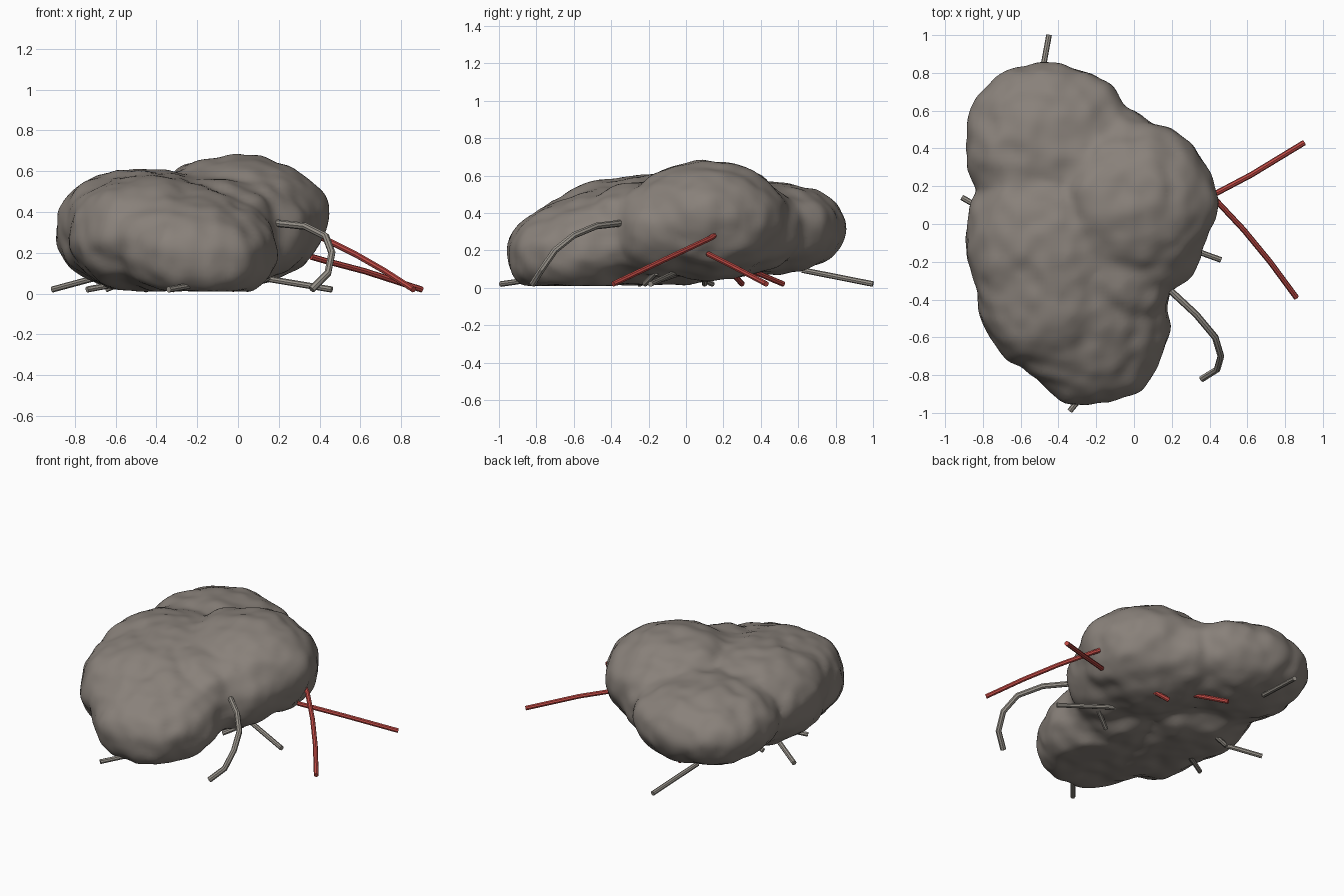
import bpy, bmesh
from math import radians
from mathutils import Euler, Vector, noise

cube = bpy.data.objects.get("Cube")
if cube:
    bpy.data.objects.remove(cube, do_unlink=True)


def material(name, r, g, b):
    m = bpy.data.materials.new(name)
    m.use_nodes = True
    m.diffuse_color = (r, g, b, 1)
    bsdf = next(n for n in m.node_tree.nodes if n.type == 'BSDF_PRINCIPLED')
    bsdf.inputs["Base Color"].default_value = (r, g, b, 1)
    bsdf.inputs["Roughness"].default_value = 0.9
    return m


stone = material("concrete grey", 0.25, 0.22, 0.195)
steel = material("dull steel", 0.32, 0.295, 0.26)
rust = material("rust red", 0.54, 0.07, 0.06)


def make_active(obj):
    bpy.ops.object.select_all(action='DESELECT')
    obj.select_set(True)
    bpy.context.view_layer.objects.active = obj


def add_lobe(bm, centre, radii, power=1.0, pitch=0, roll=0):
    """One ellipsoid (boxier for a lower power), flattened at the ground."""
    turn = Euler((radians(pitch), radians(roll), 0))
    ball = bmesh.ops.create_icosphere(bm, subdivisions=5, radius=1)
    for v in ball["verts"]:
        p = Vector([r * abs(a) ** power * (1 if a > 0 else -1)
                    for r, a in zip(radii, v.co.normalized())])
        p.rotate(turn)
        p += Vector(centre)
        p.z = max(p.z, 0.01)
        v.co = p


# Boulder: overlapping lobes fused into one skin
LOBES = [
    ((-0.45, 0.42, 0.32), (0.44, 0.43, 0.25), 0.92),        # back
    ((-0.15, 0.32, 0.31), (0.35, 0.32, 0.24)),              # back bridge
    ((-0.01, 0.11, 0.36), (0.45, 0.44, 0.32)),              # middle peak
    ((0.06, -0.12, 0.31), (0.30, 0.27, 0.26)),              # right shoulder
    ((-0.10, -0.24, 0.29), (0.32, 0.36, 0.27)),             # front bridge
    ((-0.46, -0.10, 0.31), (0.43, 0.47, 0.30), 0.92),       # left
    ((-0.45, -0.34, 0.29), (0.39, 0.44, 0.29), 0.96),       # front left
    ((-0.22, -0.50, 0.25), (0.41, 0.47, 0.26), 0.92, 14, 8),  # front
]
mesh = bpy.data.meshes.new("boulder")
bm = bmesh.new()
for lobe in LOBES:
    add_lobe(bm, *lobe)
bm.to_mesh(mesh)
bm.free()
mesh.materials.append(stone)
boulder = bpy.data.objects.new("boulder", mesh)
bpy.context.collection.objects.link(boulder)
remesh = boulder.modifiers.new("fuse", 'REMESH')
remesh.mode = 'VOXEL'
remesh.voxel_size = 0.025
remesh.use_smooth_shade = True
soften = boulder.modifiers.new("soften", 'SMOOTH')
soften.factor = 0.5
soften.iterations = 10
make_active(boulder)
bpy.ops.object.convert(target='MESH')

# Rough stone surface
lumps = [(v.normal * (0.018 * noise.noise(v.co * 5) + 0.014 * noise.noise(v.co * 10)))
         for v in boulder.data.vertices]
for v, lump in zip(boulder.data.vertices, lumps):
    v.co += lump
    v.co.z = max(v.co.z, 0.01)
boulder.data.update()


def rod(name, mat, points, radius=0.015):
    """Round bar along a bent path, with closed ends."""
    curve = bpy.data.curves.new(name, 'CURVE')
    curve.dimensions = '3D'
    curve.bevel_depth = radius
    curve.bevel_resolution = 2
    curve.use_fill_caps = True
    path = curve.splines.new('POLY')
    path.points.add(len(points) - 1)
    for p, co in zip(path.points, points):
        p.co = (*co, 1)
    curve.materials.append(mat)
    obj = bpy.data.objects.new(name, curve)
    bpy.context.collection.objects.link(obj)
    make_active(obj)
    bpy.ops.object.convert(target='MESH')
    bpy.ops.object.shade_smooth_by_angle()


# Rusty bars: two long ones at the side, two short ones underneath
rod("long_rusty_bar_back", rust,
    [(0.36, 0.12, 0.18), (0.43, 0.16, 0.16), (0.62, 0.26, 0.11), (0.90, 0.43, 0.02)])
rod("long_rusty_bar_front", rust,
    [(0.40, 0.15, 0.28), (0.43, 0.13, 0.265), (0.58, -0.03, 0.19),
     (0.72, -0.20, 0.11), (0.86, -0.39, 0.02)])
rod("short_rusty_bar_back", rust, [(-0.11, 0.26, 0.13), (-0.32, 0.52, 0.02)])
rod("short_rusty_bar_middle", rust, [(0.12, 0.23, 0.10), (-0.03, 0.30, 0.02)])

# Bent steel bar hooking down to the ground
rod("bent_steel_bar", steel,
    [(0.10, -0.27, 0.34), (0.19, -0.35, 0.345), (0.33, -0.48, 0.33),
     (0.43, -0.60, 0.28), (0.46, -0.70, 0.20), (0.44, -0.77, 0.10),
     (0.36, -0.82, 0.02)], 0.018)

# Short straight steel bars poking out around the base
STUBS = {
    "back": ((-0.52, 0.62, 0.095), (-0.45, 1.0, 0.02)),
    "left": ((-0.65, -0.01, 0.09), (-0.91, 0.14, 0.02)),
    "right": ((0.10, -0.06, 0.08), (0.46, -0.19, 0.02)),
    "front": ((-0.14, -0.75, 0.055), (-0.34, -0.99, 0.02)),
    "under_left": ((-0.48, 0.10, 0.09), (-0.65, 0.10, 0.02)),
    "under_front_left": ((-0.47, -0.12, 0.07), (-0.74, -0.25, 0.02)),
    "under_right": ((0.15, -0.16, 0.08), (0.04, -0.22, 0.02)),
}
for place, ends in STUBS.items():
    rod("steel_bar_" + place, steel, ends)
